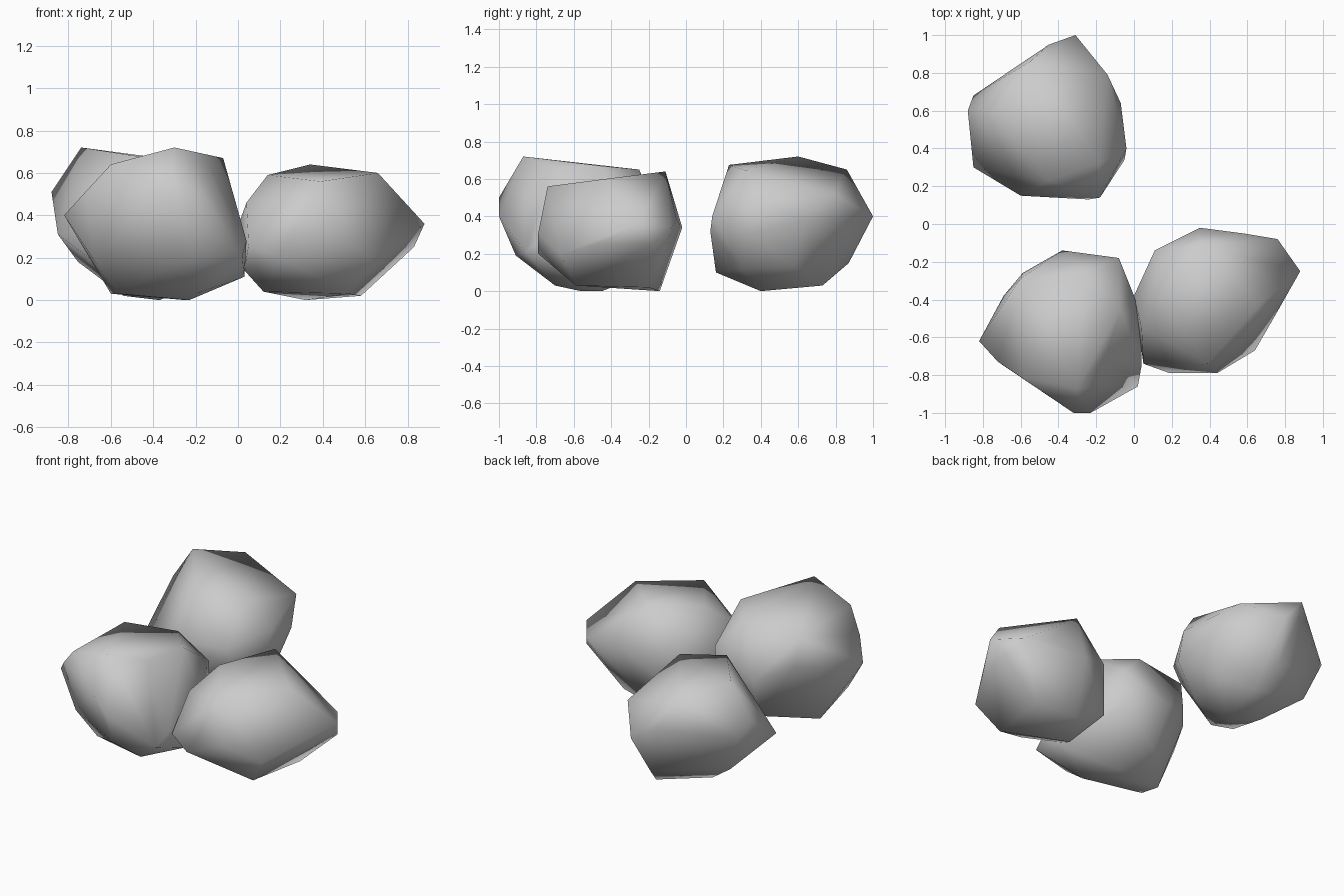
import bpy, bmesh


def make_rock(name, corners):
    """Faceted boulder: convex skin over its corner points, softly shaded."""
    bm = bmesh.new()
    for c in corners:
        bm.verts.new(c)
    res = bmesh.ops.convex_hull(bm, input=bm.verts)
    inner = [g for g in res["geom_interior"] if isinstance(g, bmesh.types.BMVert)]
    bmesh.ops.delete(bm, geom=inner, context='VERTS')
    bmesh.ops.recalc_face_normals(bm, faces=bm.faces)
    for f in bm.faces:
        f.smooth = True
    mesh = bpy.data.meshes.new(name)
    bm.to_mesh(mesh)
    bm.free()
    obj = bpy.data.objects.new(name, mesh)
    bpy.context.collection.objects.link(obj)


# Back left boulder: top, waist, base
make_rock("rock_back", [
    (-.74, .60, .72), (-.55, .86, .65), (-.18, .32, .645), (-.45, .23, .675),
    (-.31, 1.0, .40), (-.45, .95, .47), (-.85, .68, .42), (-.88, .60, .51),
    (-.85, .30, .31), (-.60, .15, .36), (-.24, .13, .32), (-.18, .14, .40),
    (-.04, .40, .47), (-.05, .34, .30), (-.07, .64, .38), (-.14, .79, .52),
    (-.45, .16, .10), (-.60, .18, .12), (-.37, .40, .00), (-.30, .73, .03),
    (-.36, .87, .15), (-.755, .63, .18), (-.54, .50, .02), (-.20, .30, .12),
    (-.15, .58, .13)])

# Front left boulder
make_rock("rock_front", [
    (-.30, -.87, .72), (-.60, -.29, .63), (-.25, -.25, .65), (-.07, -.455, .67),
    (-.60, -.81, .64), (-.72, -.73, .51), (-.15, -.70, .66),
    (-.08, -.18, .48), (-.82, -.62, .40), (-.69, -.38, .42),
    (-.59, -.26, .45), (-.38, -.14, .34), (-.08, -.18, .25), (.00, -.38, .40),
    (.04, -.52, .28), (.04, -.75, .28), (.02, -.86, .21), (-.32, -1.0, .50),
    (-.23, -1.0, .40), (-.68, -.67, .19), (-.60, -.50, .03), (-.57, -.61, .03),
    (-.23, -.56, .00), (-.25, -.45, .00), (-.20, -.70, .03), (-.25, -.91, .19),
    (-.35, -.24, .08), (.03, -.60, .11)])

# Right boulder
make_rock("rock_right", [
    (.34, -.11, .64), (.66, -.43, .60), (.14, -.39, .59), (.39, -.74, .56),
    (.35, -.02, .34), (.58, -.05, .38), (.76, -.08, .34), (.88, -.25, .36),
    (.83, -.18, .25), (.75, -.48, .25), (.64, -.67, .20), (.44, -.79, .31),
    (.19, -.79, .20), (.05, -.74, .26), (.04, -.55, .46), (.00, -.38, .35),
    (.11, -.14, .43), (.11, -.14, .09), (.32, -.14, .00), (.58, -.20, .02),
    (.52, -.59, .03), (.12, -.44, .04), (.03, -.60, .14)])
